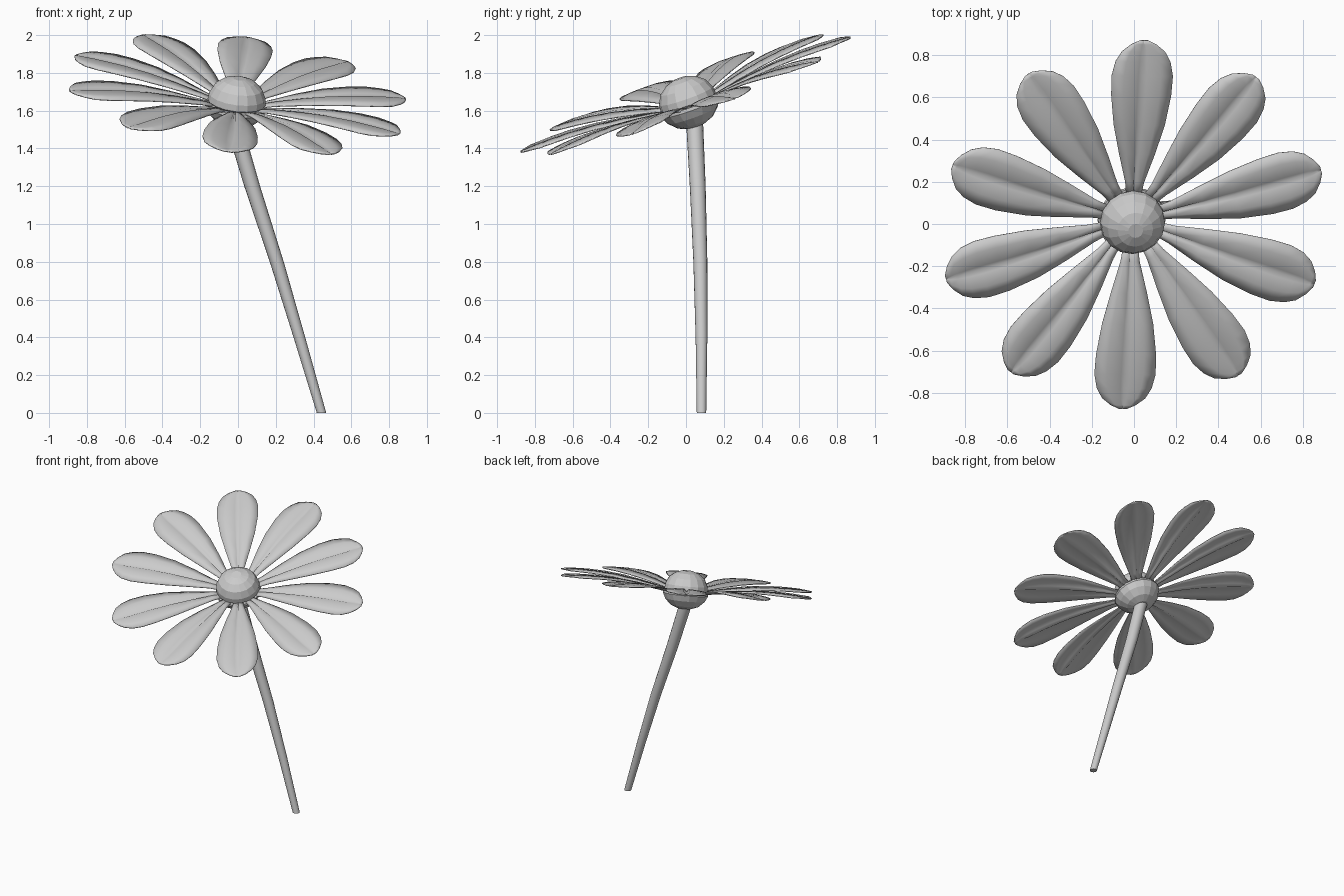
import bpy, bmesh, math
from mathutils import Matrix, Vector

if "Cube" in bpy.data.objects:
    bpy.data.objects.remove(bpy.data.objects["Cube"])

# Tilted frame of the flower head
normal = Vector((0.126, -0.354, 1)).normalized()
head = (Matrix.Translation((-0.007, 0.01, 1.65))
        @ Vector((0, 0, 1)).rotation_difference(normal).to_matrix().to_4x4())


def make_object(name, verts, faces, matrix=None, smooth=False):
    mesh = bpy.data.meshes.new(name)
    mesh.from_pydata(verts, [], faces)
    bm = bmesh.new()
    bm.from_mesh(mesh)
    bmesh.ops.recalc_face_normals(bm, faces=bm.faces)
    bm.to_mesh(mesh)
    bm.free()
    if matrix:
        mesh.transform(matrix)
    if smooth:
        for p in mesh.polygons:
            p.use_smooth = len(p.vertices) == 4
    obj = bpy.data.objects.new(name, mesh)
    bpy.context.collection.objects.link(obj)
    return obj


def tube(name, rings, sides, matrix=None, smooth=False):
    """Closed skin through rings of (centre, radius)."""
    verts, faces = [], []
    for c, r in rings:
        for i in range(sides):
            a = math.tau * i / sides
            verts.append((c[0] + r * math.cos(a), c[1] + r * math.sin(a), c[2]))
    for k in range(len(rings) - 1):
        for i in range(sides):
            j = (i + 1) % sides
            faces.append((k * sides + i, k * sides + j,
                          (k + 1) * sides + j, (k + 1) * sides + i))
    faces.append(tuple(range(sides)))
    faces.append(tuple(range(len(verts) - sides, len(verts))))
    return make_object(name, verts, faces, matrix, smooth)


# Domed centre disc and the cup beneath it
dome = [(0.12, -0.03), (0.154, -0.005), (0.151, 0.03), (0.128, 0.078), (0.085, 0.112), (0.035, 0.129)]
cup = [(0.05, -0.138), (0.10, -0.118), (0.142, -0.077), (0.163, -0.035), (0.160, -0.018), (0.12, -0.012)]
tube("flower_centre", [((0, 0, z), r) for r, z in dome], 16, head)
tube("flower_cup", [((0, 0, z), r) for r, z in cup], 16, head)

# Stem, slightly bowed and thinner at the foot
stem = [((-0.028, 0.045, 1.55), 0.045), ((0.075, 0.062, 1.2), 0.042), ((0.205, 0.076, 0.8), 0.037),
        ((0.325, 0.082, 0.4), 0.031), ((0.442, 0.082, 0.0), 0.025)]
tube("stem", stem, 16, smooth=True)

# Petals: distance from centre, half width, height
outline = [(0.10, 0.030, -0.022), (0.20, 0.045, -0.002), (0.35, 0.086, 0.022),
           (0.50, 0.122, 0.040), (0.65, 0.143, 0.048), (0.75, 0.146, 0.048),
           (0.82, 0.131, 0.046), (0.87, 0.103, 0.043), (0.905, 0.06, 0.040), (0.925, 0.018, 0.038)]
across = [(-1, -0.006), (-0.6, 0.0), (-0.14, 0.002), (0, -0.012),
          (0.14, 0.002), (0.6, 0.0), (1, -0.006)]
n = len(across)
for p in range(10):
    verts = []
    for k, (r, w, h) in enumerate(outline):
        depth = 0.3 if k > 6 else 1.0
        verts += [(r, u * w, h + d * depth) for u, d in across]
    faces = [(k * n + i, (k + 1) * n + i, (k + 1) * n + i + 1, k * n + i + 1)
             for k in range(len(outline) - 1) for i in range(n - 1)]
    turn = Matrix.Rotation(math.radians(88 - 36 * p), 4, 'Z')
    petal = make_object(f"petal_{p + 1}", verts, faces, head @ turn, smooth=True)
    solid = petal.modifiers.new("thickness", 'SOLIDIFY')
    solid.thickness = 0.006
    solid.offset = 0
